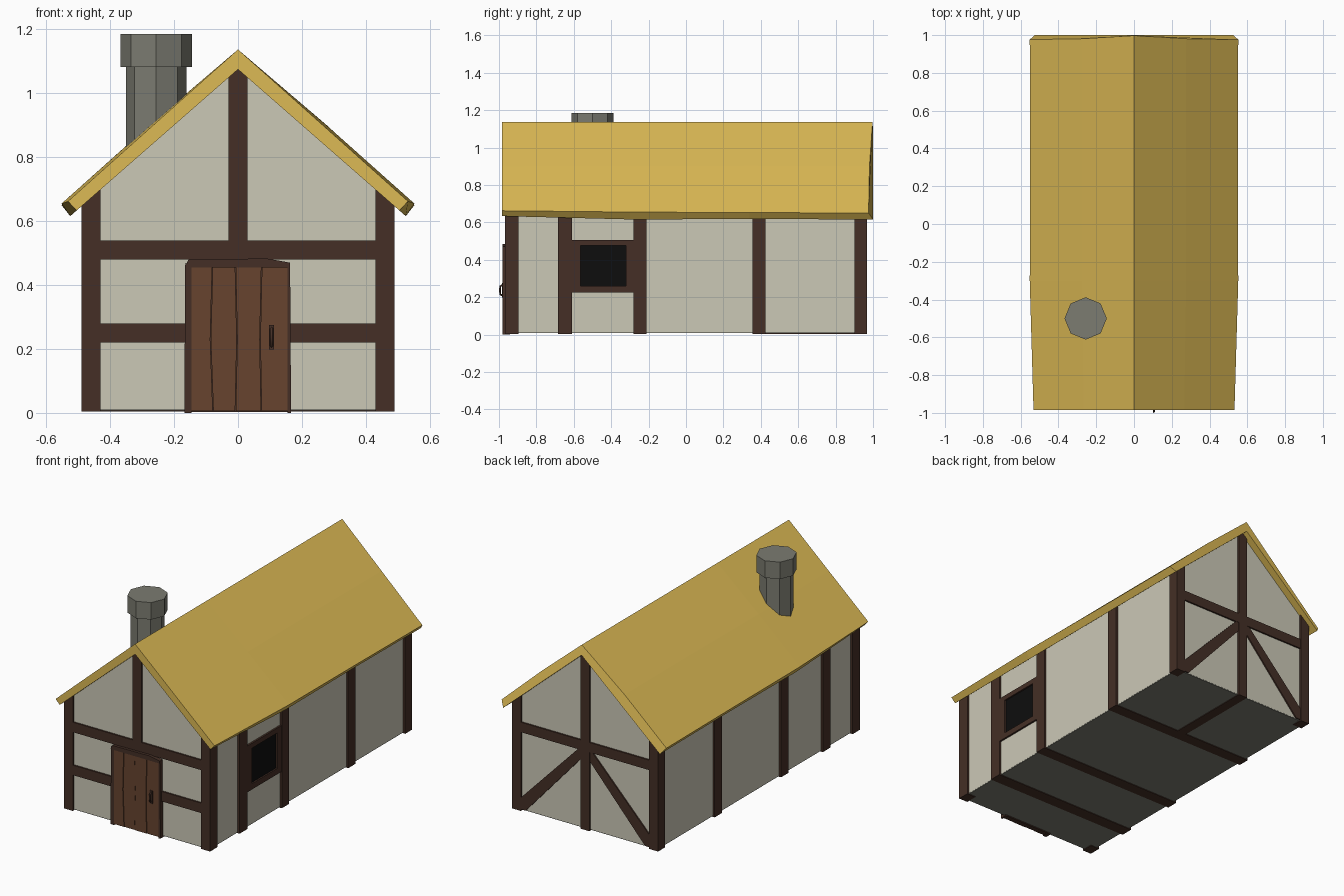
import bpy, bmesh, math
from mathutils import Vector

if "Cube" in bpy.data.objects:
    bpy.data.objects.remove(bpy.data.objects["Cube"])


def material(name, rgb):
    m = bpy.data.materials.new(name)
    m.diffuse_color = (*rgb, 1)
    m.use_nodes = True
    m.node_tree.nodes["Principled BSDF"].inputs["Base Color"].default_value = m.diffuse_color
    return m


PLASTER = material("plaster", (0.60, 0.58, 0.47))
TIMBER = material("timber", (0.058, 0.028, 0.019))
DOOR = material("door_wood", (0.135, 0.057, 0.028))
THATCH = material("thatch", (0.72, 0.49, 0.09))
STONE = material("stone", (0.20, 0.20, 0.165))
BLACK = material("dark", (0.004, 0.004, 0.004))


def build(name, verts, faces, mat):
    me = bpy.data.meshes.new(name)
    me.from_pydata(verts, [], faces)
    bm = bmesh.new()
    bm.from_mesh(me)
    bmesh.ops.recalc_face_normals(bm, faces=bm.faces)
    bm.to_mesh(me)
    bm.free()
    me.materials.append(mat)
    ob = bpy.data.objects.new(name, me)
    bpy.context.collection.objects.link(ob)
    return ob


def loft(name, rings, mat):
    """Skin between equal-sized closed rings, with end caps."""
    n = len(rings[0])
    faces = [list(range(n)), [len(rings) * n - n + i for i in range(n)]]
    for r in range(len(rings) - 1):
        for i in range(n):
            j = (i + 1) % n
            faces.append([r * n + i, r * n + j, r * n + n + j, r * n + n + i])
    return build(name, [v for ring in rings for v in ring], faces, mat)


def prism(name, profile, y0, y1, mat):
    """Extrude an (x, z) profile along y."""
    return loft(name, [[(x, y, z) for x, z in profile] for y in (y0, y1)], mat)


def box(name, x0, x1, y0, y1, z0, z1, mat):
    return prism(name, [(x0, z0), (x1, z0), (x1, z1), (x0, z1)], y0, y1, mat)


def under(x):
    """Height of the roof underside at x."""
    return 1.075 - 0.875 * abs(x)


WX, WY, PX, PY = 0.477, 0.955, 0.49, 0.967

# Plastered body and floor
prism("walls", [(-WX, 0.012), (WX, 0.012), (WX, under(WX)), (0, under(0)), (-WX, under(WX))],
      -WY, WY, PLASTER)
box("floor", -WX + .001, WX - .001, -WY + .001, WY - .001, 0.008, 0.014, STONE)

# Corner posts and side posts, tops following the roof slope
for s in (-1, 1):
    for y0, y1 in ((-PY, -0.895), (-0.685, -0.61), (-0.28, -0.21), (0.355, 0.425), (0.90, PY)):
        corner = abs(y0 + y1) > 1.5
        xi = 0.43 if corner else 0.45
        prism("corner_post" if corner else "side_post",
              [(s * xi, 0.004), (s * PX, 0.004), (s * PX, under(PX)), (s * xi, under(xi))],
              y0, y1, TIMBER)

# Floor beams seen from below
for y0, y1 in ((-0.685, -0.61), (-0.28, -0.21), (0.355, 0.425)):
    box("floor_beam", -0.45, 0.45, y0, y1, 0.004, 0.012, TIMBER)
box("floor_beam_rear", -0.03, 0.03, 0.425, 0.94, 0.004, 0.012, TIMBER)

# Gable centre posts: short at the front, full height at the back
for name, z0, y0, y1 in (("front_king_post", 0.54, -PY, -0.94), ("back_king_post", 0.004, 0.94, PY)):
    prism(name, [(-0.03, z0), (0.03, z0), (0.03, under(0.03)), (0, under(0)), (-0.03, under(0.03))],
          y0, y1, TIMBER)

# Horizontal rails
box("front_upper_rail", -0.43, 0.43, -PY + .002, -0.94, 0.48, 0.54, TIMBER)
box("back_upper_rail", -0.43, 0.43, 0.94, PY - .002, 0.48, 0.54, TIMBER)
for s in (-1, 1):
    xs = sorted((s * 0.16, s * 0.43))
    box("front_lower_rail", *xs, -PY + .002, -0.94, 0.22, 0.28, TIMBER)
    # Diagonal braces on the back gable
    prism("back_brace", [(s * 0.43, 0.012), (s * 0.43, 0.085), (s * 0.03, 0.50), (s * 0.03, 0.425),
                         (s * 0.40, 0.012)], 0.94, PY - .004, TIMBER)

# Window on the right side: frame bars around a dark pane
for y0, y1, z0, z1 in ((-0.61, -0.28, 0.225, 0.26), (-0.61, -0.28, 0.475, 0.505),
                       (-0.61, -0.565, 0.26, 0.475), (-0.32, -0.28, 0.26, 0.475)):
    box("window_frame", 0.46, 0.488, y0, y1, z0, z1, TIMBER)
box("window_pane", 0.46, 0.479, -0.565, -0.32, 0.26, 0.475, BLACK)

# Door frame
prism("door_jamb_left", [(-0.168, 0), (-0.145, 0), (-0.145, 0.46), (-0.165, 0.47)], -0.98, -0.94, TIMBER)
prism("door_jamb_right", [(0.155, 0), (0.166, 0), (0.163, 0.47), (0.155, 0.46)], -0.98, -0.94, TIMBER)
prism("door_lintel", [(-0.166, 0.455), (0.163, 0.455), (0.163, 0.47), (0.09, 0.483), (-0.155, 0.48)],
      -0.982, -0.94, TIMBER)
box("door_backing", -0.15, 0.16, -0.97, -0.94, 0.002, 0.458, TIMBER)

# Door planks with slightly crooked seams
seams = [(-0.152, -0.15, -0.15), (-0.078, -0.086, -0.08), (-0.008, -0.003, -0.008),
         (0.073, 0.069, 0.074), (0.16, 0.161, 0.158)]
for i, (a, b) in enumerate(zip(seams, seams[1:])):
    g = 0.001
    prism("door_plank", [(a[0] + g, 0.006), (b[0] - g, 0.006), (b[1] - g, 0.23), (b[2] - g, 0.457),
                         (a[2] + g, 0.457), (a[1] + g, 0.23)], -0.979 + 0.002 * (i % 2), -0.95, DOOR)

# Door handle: back plate and pull
box("handle_plate", 0.097, 0.113, -0.983, -0.97, 0.198, 0.275, TIMBER)
pull = [(-0.98, 0.265), (-0.993, 0.258), (-0.995, 0.237), (-0.993, 0.215), (-0.98, 0.208)]
cu = bpy.data.curves.new("door_handle", "CURVE")
cu.dimensions = "3D"
cu.bevel_depth = 0.005
cu.bevel_resolution = 0
cu.use_fill_caps = True
sp = cu.splines.new("POLY")
sp.points.add(len(pull) - 1)
for p, (y, z) in zip(sp.points, pull):
    p.co = (0.105, y, z, 1)
cu.materials.append(TIMBER)
bpy.context.collection.objects.link(bpy.data.objects.new("door_handle", cu))

# Thatched roof: slightly uneven chevron sections (y, eave half width, eave height, bulge)
rings = []
for y, ex, ez, bulge in ((-0.985, 0.532, 0.662, 0.0), (-0.3, 0.552, 0.655, 0.005),
                         (0.34, 0.55, 0.652, 0.008), (1.0, 0.552, 0.65, 0.008)):
    back = 0.024 if y == 1.0 else 0
    mz = (ez + 1.137) / 2 + bulge
    lx, lz = ex - 0.027, under(ex - 0.027)
    rings.append([(-ex, y - back, ez), (-ex / 2, y - back * 0.8, mz), (0, y - back * 0.1, 1.137),
                  (ex / 2, y - back * 0.8, mz), (ex, y - back, ez),
                  (lx, y, lz), (0, y, under(0)), (-lx, y, lz)])
loft("thatched_roof", rings, THATCH)

# Octagonal chimney with a wider cap
for name, r, z0, z1 in (("chimney_shaft", 0.095, 0.76, 1.085), ("chimney_cap", 0.112, 1.082, 1.185)):
    loft(name, [[(-0.256 + r * math.cos(k * math.pi / 4), -0.5 + r * math.sin(k * math.pi / 4), z)
                 for k in range(8)] for z in (z0, z1)], STONE)
